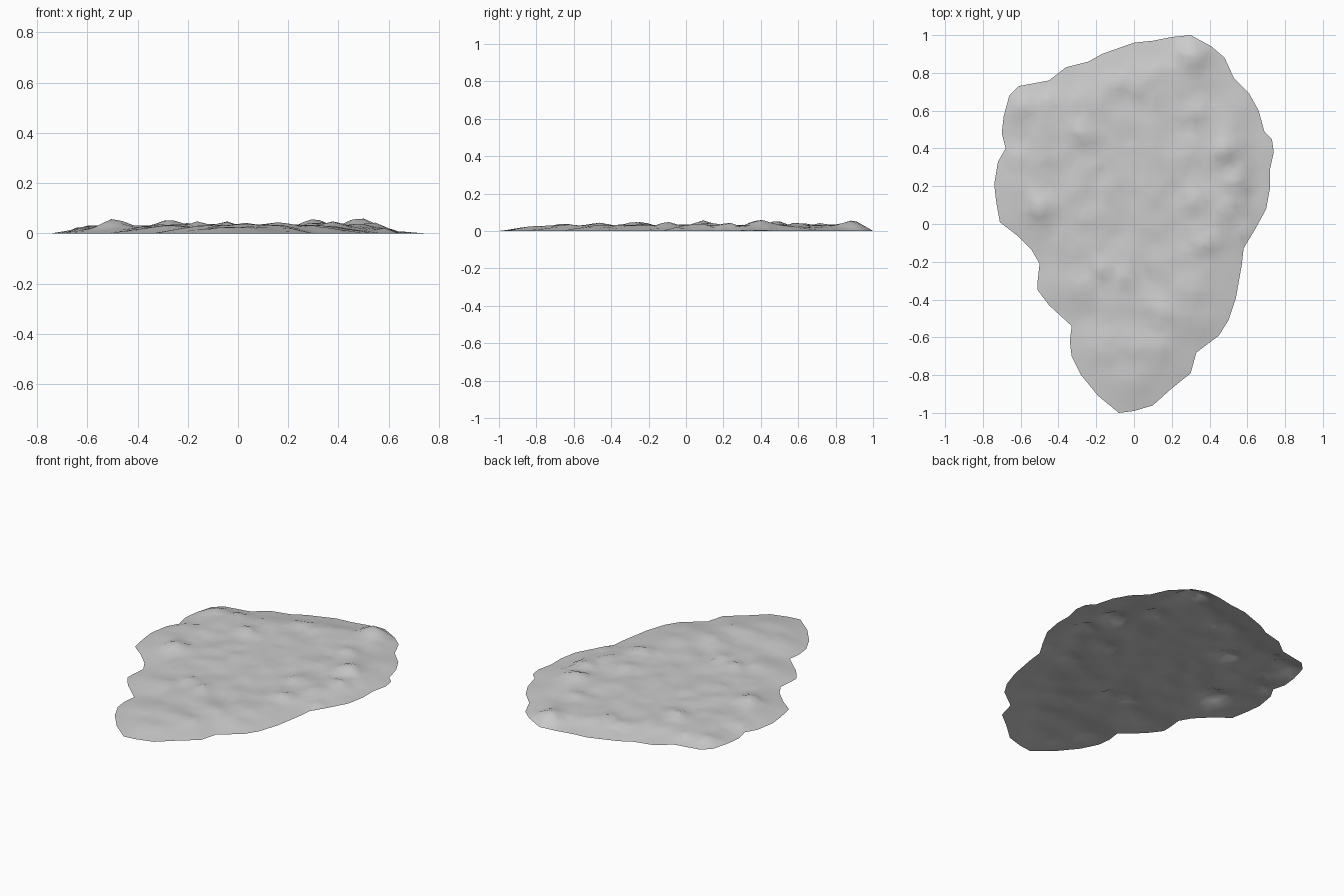
import bpy, math, random
from mathutils import Vector, noise
from mathutils.geometry import delaunay_2d_cdt, intersect_point_line

cube = bpy.data.objects.get("Cube")
if cube:
    bpy.data.objects.remove(cube, do_unlink=True)

random.seed(4)

# Shoreline of the ground patch, clockwise from the back
OUTLINE = [Vector(p) for p in [
    (.3, 1), (.41, .94), (.48, .88), (.53, .77), (.61, .69), (.66, .6), (.69, .49),
    (.73, .45), (.74, .38), (.72, .29), (.72, .19), (.7, .08), (.64, -.03),
    (.58, -.13), (.57, -.22), (.54, -.39), (.5, -.51), (.45, -.59), (.33, -.68),
    (.3, -.79), (.2, -.87), (.1, -.96), (0, -.99), (-.08, -1), (-.19, -.91),
    (-.28, -.8), (-.33, -.7), (-.34, -.62), (-.33, -.54), (-.45, -.43), (-.51, -.35),
    (-.51, -.3), (-.5, -.21), (-.54, -.14), (-.62, -.06), (-.71, .01), (-.73, .12),
    (-.74, .21), (-.72, .33), (-.68, .4), (-.7, .48), (-.69, .57), (-.66, .68),
    (-.61, .73), (-.45, .76), (-.36, .83), (-.24, .86), (-.17, .9), (0, .96),
    (.1, .97), (.2, .99)]]

# Rocky lumps: x, y, radius, height
LUMPS = [
    (.31, .9, .11, .05), (.33, .6, .07, .02), (.48, .4, .09, .035), (.53, .23, .06, .02),
    (.31, .12, .07, .02), (.48, .09, .06, .02), (.6, -.06, .05, .03), (.38, -.1, .07, .02),
    (-.5, .09, .09, .035), (-.17, -.24, .06, .02), (-.06, -.27, .05, .02),
    (.15, -.47, .1, .02), (-.28, .48, .08, .03), (-.6, .62, .1, .02),
    (-.62, .36, .08, .02), (-.16, .18, .06, .02), (.02, .7, .05, .02),
    (-.1, .74, .06, .02), (-.2, .62, .06, .02), (-.45, .65, .06, .02)]


def edge_distance(p):
    """Distance from p to the closest stretch of shoreline."""
    best = 9.0
    for a, b in zip(OUTLINE, OUTLINE[1:] + OUTLINE[:1]):
        hit, t = intersect_point_line(p, a, b)
        hit = a.lerp(b, min(1, max(0, t)))
        best = min(best, (p - hit.to_2d()).length)
    return best


def inside(p):
    """Even-odd test against the shoreline."""
    odd = False
    for a, b in zip(OUTLINE, OUTLINE[1:] + OUTLINE[:1]):
        if (a.y > p.y) != (b.y > p.y):
            if p.x < a.x + (p.y - a.y) * (b.x - a.x) / (b.y - a.y):
                odd = not odd
    return odd


def height(p):
    """Sloping rim, rough plateau and scattered lumps."""
    d = edge_distance(p)
    if d < 0.001:
        return 0.0
    ramp = min(1, d / 0.18)
    z = 0.028 * ramp
    if p.x > 0.6:
        z *= 0.35
    z += 0.011 * ramp * noise.noise(Vector((p.x, p.y, 0)) * 7)
    z += 0.007 * ramp * noise.noise(Vector((p.x, p.y, 3)) * 15)
    for x, y, radius, tall in LUMPS:
        away = math.hypot(p.x - x, p.y - y) / radius
        if away < 1:
            z += tall * (1 - away) * min(1, d / 0.05)
    return max(0.002, min(z, 0.072))


# Jittered interior points joined to the shoreline
STEP = 0.042
points = list(OUTLINE)
for i in range(-18, 19):
    for j in range(-24, 25):
        p = Vector((i + random.uniform(-.3, .3), j + random.uniform(-.3, .3))) * STEP
        if inside(p) and edge_distance(p) > STEP * 0.6:
            points.append(p)
count = len(OUTLINE)
shore = [(i, (i + 1) % count) for i in range(count)]
flat, _, faces, *_ = delaunay_2d_cdt(points, shore, [], 0, 0.0001)

# Keep the triangles within the shoreline, all facing up
triangles = []
for face in faces:
    a, b, c = (flat[k] for k in face)
    if inside((a + b + c) / 3):
        up = (b - a).cross(c - a) > 0
        triangles.append(list(face) if up else list(reversed(face)))

mesh = bpy.data.meshes.new("ground_patch")
mesh.from_pydata([(p.x, p.y, height(p)) for p in flat], [], triangles)
mesh.validate()
mesh.shade_smooth()
ground = bpy.data.objects.new("ground_patch", mesh)
bpy.context.collection.objects.link(ground)

# Plain stone grey
grey = bpy.data.materials.new("stone_grey")
grey.use_nodes = True
colour = (0.6, 0.6, 0.6, 1)
grey.diffuse_color = colour
grey.node_tree.nodes["Principled BSDF"].inputs["Base Color"].default_value = colour
mesh.materials.append(grey)
